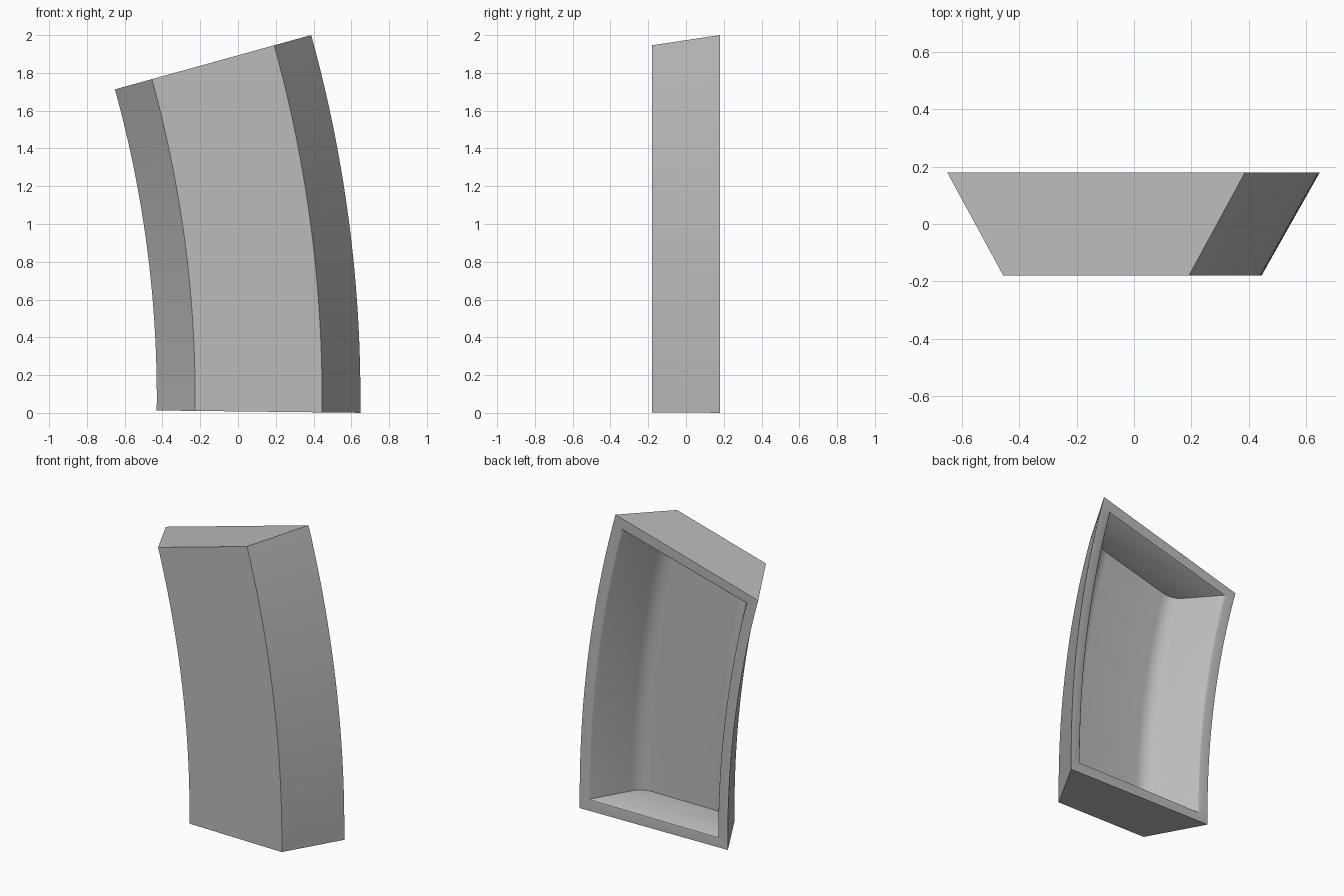
import bpy, bmesh, math
from mathutils import Vector

cube = bpy.data.objects.get("Cube")
if cube:
    bpy.data.objects.remove(cube, do_unlink=True)

# Bend: a circle in the x-z plane, swept between two angles
CX, CZ = -6.535, 0.083
R_IN, R_OUT = 6.105, 7.183
A0, A1 = -0.0115, 0.2702
BACK, FRONT, FLOOR = 0.18, -0.18, -0.125
SLANT = 0.203 / 0.36      # inward lean of the side walls per unit of depth
RIM = 0.07
STEPS = 32

gray = bpy.data.materials.new("plain gray")
gray.use_nodes = True
color = (0.5, 0.5, 0.5, 1)
gray.diffuse_color = color
gray.node_tree.nodes["Principled BSDF"].inputs["Base Color"].default_value = color


def trapezoid(inset, depth_y):
    """Open section (radius, y): outer rim, outer floor, inner floor, inner rim."""
    lean = SLANT * (BACK - depth_y)
    ro, ri = R_OUT - inset, R_IN + inset
    return [Vector(p) for p in ((ro, BACK), (ro - lean, depth_y),
                                (ri + lean, depth_y), (ri, BACK))]


def fillet(a, corner, b, radius, n=8):
    """Round one corner of a section with a circular arc."""
    da, db = (a - corner).normalized(), (b - corner).normalized()
    half = da.angle(db) / 2
    start, end = (corner + d * radius / math.tan(half) for d in (da, db))
    centre = corner + (da + db).normalized() * radius / math.sin(half)
    u, v = start - centre, end - centre
    ang = u.angle(v)
    return [centre + (u * math.sin((1 - k / n) * ang) + v * math.sin(k / n * ang))
            / math.sin(ang) for k in range(n + 1)]


def sweep(bm, section, a0, a1, flip):
    """Sweep a section along the bend and close both ends."""
    rows = []
    for i in range(STEPS + 1):
        a = a0 + (a1 - a0) * i / STEPS
        rows.append([bm.verts.new((CX + r * math.cos(a), y, CZ + r * math.sin(a)))
                     for r, y in section])

    def face(vs):
        bm.faces.new(vs[::-1] if flip else vs)

    for lo, hi in zip(rows, rows[1:]):
        for j in range(len(section) - 1):
            face([lo[j], hi[j], hi[j + 1], lo[j + 1]])
    face(rows[0])
    face(rows[-1][::-1])
    # boundary loop on the open back
    return ([r[0] for r in rows] + [r[-1] for r in rows[::-1]])


bm = bmesh.new()

# Outer shell
outer = sweep(bm, trapezoid(0, FRONT), A0, A1, False)

# Hollow with rounded floor corners
p = trapezoid(RIM, FLOOR)
hollow = ([p[0]] + fillet(p[0], p[1], p[2], 0.12)
          + fillet(p[1], p[2], p[3], 0.12) + [p[3]])
end_gap = RIM / 6.65
inner = sweep(bm, hollow, A0 + end_gap, A1 - end_gap, True)

# Flat rim joining shell and hollow
n = len(outer)
for i in range(n):
    k = (i + 1) % n
    bm.faces.new((outer[i], outer[k], inner[k], inner[i]))
bmesh.ops.recalc_face_normals(bm, faces=bm.faces)

# Softened inside lip
lip = [bm.edges.get((inner[i], inner[(i + 1) % n])) for i in range(n)]
bmesh.ops.bevel(bm, geom=lip, offset=0.012, segments=2, profile=0.5,
                affect='EDGES', clamp_overlap=True)

mesh = bpy.data.meshes.new("curved_shell")
bm.to_mesh(mesh)
bm.free()
mesh.materials.append(gray)
shell = bpy.data.objects.new("curved_shell", mesh)
bpy.context.collection.objects.link(shell)

bpy.ops.object.select_all(action='DESELECT')
shell.select_set(True)
bpy.context.view_layer.objects.active = shell
bpy.ops.object.shade_smooth_by_angle(angle=math.radians(25))
